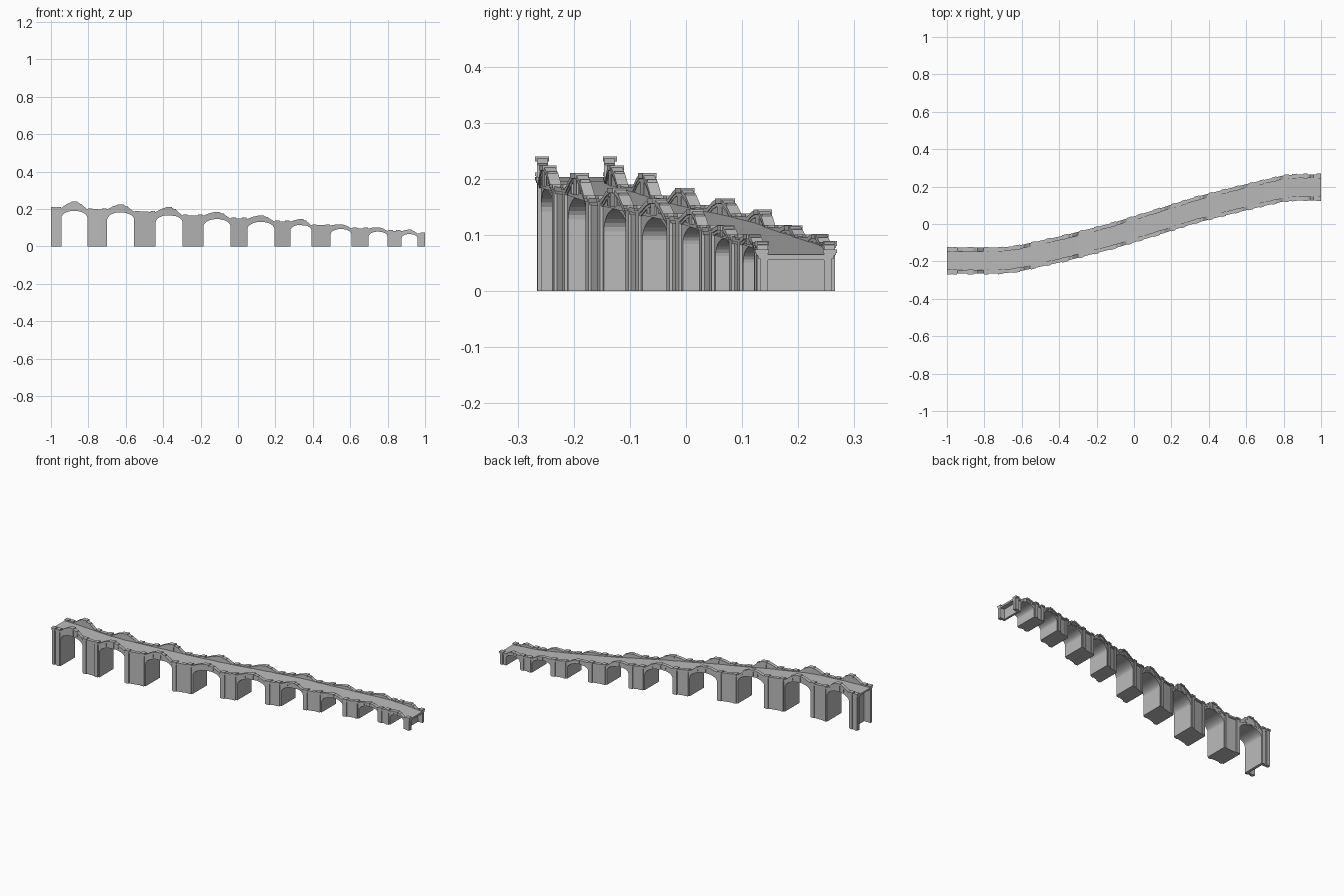
import bpy, bmesh, math

cube = bpy.data.objects.get("Cube")
if cube:
    bpy.data.objects.remove(cube, do_unlink=True)

stone = bpy.data.materials.new("grey stone")
stone.use_nodes = True
grey = (0.5, 0.5, 0.5, 1)
stone.diffuse_color = grey
stone.node_tree.nodes["Principled BSDF"].inputs["Base Color"].default_value = grey

# Arches: left jamb, right jamb, crown height, parapet peak
ARCHES = [
    (-.945, -.805, .19, .24), (-.70, -.555, .182, .224), (-.44, -.297, .167, .21),
    (-.185, -.04, .146, .184), (.05, .195, .131, .165), (.28, .393, .115, .145),
    (.495, .607, .093, .117), (.698, .80, .079, .102), (.874, .96, .066, .089)]
# Parapet height above each pier
LEVELS = [.208, .2, .187, .167, .15, .135, .115, .098, .084, .071]
# Plan centre line of the winding road
PLAN = [(-1, -.196), (-.72, -.196), (-.628, -.187), (-.37, -.13), (-.112, -.063),
        (.122, .009), (.337, .077), (.55, .131), (.7, .167), (.8, .19), (.87, .196), (1, .196)]

edges = [-1] + [x for a in ARCHES for x in a[:2]] + [1]
PIERS = list(zip(edges[0::2], edges[1::2]))
ROAD = [((a + b) / 2, z - .006) for (a, b), z in zip(PIERS, LEVELS)]
ROAD = [(-1, LEVELS[0] - .005)] + ROAD[1:-1] + [(1, LEVELS[-1] - .006)]


def interp(keys, x):
    for (xa, va), (xb, vb) in zip(keys, keys[1:]):
        if x <= xb:
            return va + (vb - va) * (x - xa) / (xb - xa)
    return keys[-1][1]


def road(x):
    return interp(ROAD, x)


def loft(bm, cols, y0, y1):
    """Solid wall through columns (x, bottom, top) between two depths."""
    rings = [[bm.verts.new(p) for p in ((x, y0, b), (x, y1, b), (x, y1, t), (x, y0, t))]
             for x, b, t in cols]
    for i in range(len(cols) - 1):
        p, q = rings[i], rings[i + 1]
        jamb = abs(cols[i][0] - cols[i + 1][0]) < 1e-6
        for k in ([0] if jamb else range(4)):
            n = (k + 1) % 4
            bm.faces.new((p[k], p[n], q[n], q[k]))
    bm.faces.new(rings[0])
    bm.faces.new(rings[-1])


def both_sides(bm, cols, inner, outer):
    for s in (-1, 1):
        loft(bm, cols, s * inner, s * outer)


def block(bm, x, half, bottom, top, inner, outer):
    both_sides(bm, [(x - half, bottom, top), (x + half, bottom, top)], inner, outer)


def finish(name, bm):
    """Bend the straight part along the plan and make an object."""
    for v in bm.verts:
        v.co.y += interp(PLAN, v.co.x)
    bmesh.ops.remove_doubles(bm, verts=bm.verts, dist=1e-6)
    bmesh.ops.recalc_face_normals(bm, faces=bm.faces)
    mesh = bpy.data.meshes.new(name)
    bm.to_mesh(mesh)
    bm.free()
    mesh.materials.append(stone)
    bpy.context.collection.objects.link(bpy.data.objects.new(name, mesh))


# Arched body with piers; the end piers are recessed
bm = bmesh.new()
cols = [(-.96, 0, road(-.96))]
for a, b, crown, peak in ARCHES:
    mid, half = (a + b) / 2, (b - a) / 2
    rise = half * .55
    cols.append((a, 0, road(a)))
    for k in range(17):
        t = math.pi * k / 16
        x = mid - half * math.cos(t)
        cols.append((x, crown - rise + rise * math.sin(t), road(x)))
    cols.append((b, 0, road(b)))
cols.append((.972, 0, road(.972)))
loft(bm, cols, -.0645, .0645)
finish("arched_body", bm)

# Slab ends and side walls that close the recesses
bm = bmesh.new()
for xa, xb in ((-1, -.958), (.97, 1)):
    loft(bm, [(x, road(x) - .01, road(x)) for x in (xa, xb)], -.0645, .0645)
    both_sides(bm, [(x, 0, road(x)) for x in (xa, xb)], .05, .0645)
finish("end_walls", bm)

# Parapet outline: level over piers, humped over arches
outline = []
for i, (a, b, crown, peak) in enumerate(ARCHES):
    mid, half = (a + b) / 2, (b - a) / 2
    lo, hi = LEVELS[i], LEVELS[i + 1]
    outline.append((PIERS[i][0], lo))
    outline.append((a, lo - .003))
    for f, h in ((-.55, .6), (-.2, .93), (.2, .93), (.55, .6)):
        base = lo if f < 0 else hi
        outline.append((mid + f * half, base + (peak - base) * h))
    outline.append((b, hi - .003))
outline += [(PIERS[-1][0] + .001, LEVELS[-1] - .002), (1, LEVELS[-1])]

bm = bmesh.new()
both_sides(bm, [(x, road(x) - .006, z - .005) for x, z in outline], .0515, .0655)
finish("parapet_walls", bm)

# Stepped coping along the parapet
bm = bmesh.new()
both_sides(bm, [(x, z - .008, z) for x, z in outline], .0495, .0695)
both_sides(bm, [(x, z - .013, z - .007) for x, z in outline], .0505, .0675)
finish("coping", bm)

# Keystone pilasters with caps at the peaks
bm = bmesh.new()
for a, b, crown, peak in ARCHES:
    mid, w = (a + b) / 2, (b - a) * .09
    block(bm, mid, w, crown + .004, peak - .008, .0505, .0685)
    block(bm, mid, w * 1.3, peak - .009, peak, .048, .073)
    for s in (-1, 1):
        block(bm, mid + s * w * 2.6, w * .35, crown + .006,
              crown + (peak - crown) * .75, .0515, .068)
finish("keystones", bm)

# Pilasters at both edges of every pier, with stepped caps
bm = bmesh.new()
for i, ((a, b), z) in enumerate(zip(PIERS, LEVELS)):
    if i == 0:
        spots = [a + .012, b - .013]
    elif i == len(PIERS) - 1:
        spots = [b - .012]
    else:
        spots = [a + .016, b - .016]
    for x in spots:
        block(bm, x, .009, 0, z - .006, .0505, .0695)
        block(bm, x, .0105, z - .007, z - .002, .0495, .0715)
        block(bm, x, .012, z - .003, z + .003, .048, .073)
finish("pier_pilasters", bm)
